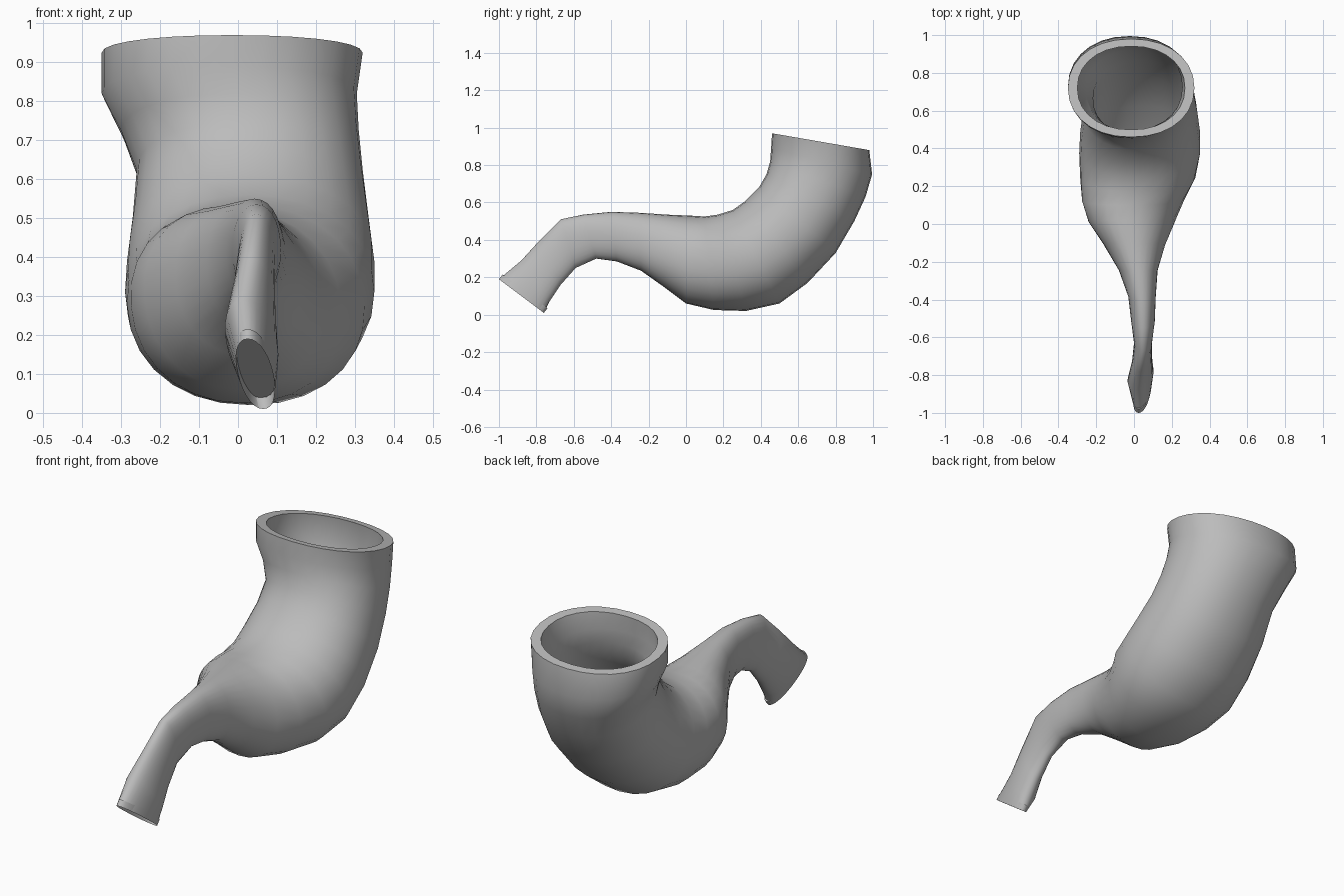
import bpy, bmesh, math
from mathutils import Vector

if "Cube" in bpy.data.objects:
    bpy.data.objects.remove(bpy.data.objects["Cube"])

SEG = 28
clay = bpy.data.materials.new("grey clay")
clay.diffuse_color = (0.5, 0.5, 0.5, 1)
clay.use_nodes = True
clay.node_tree.nodes["Principled BSDF"].inputs["Base Color"].default_value = clay.diffuse_color

# Sections from mouthpiece to rim: upper y, z, lower y, z, left x, right x, sideways lean
SECTIONS = [
    (-1.00, .19, -.76, .01, .00, .09, -.02),
    (-.88, .29, -.73, .07, -.03, .10, -.02),
    (-.78, .40, -.67, .16, -.01, .095, -.01),
    (-.67, .51, -.59, .25, .00, .095, 0),
    (-.55, .535, -.48, .30, -.015, .11, 0),
    (-.40, .55, -.37, .285, -.03, .115, 0),
    (-.25, .545, -.24, .235, -.08, .125, 0),
    (-.10, .535, -.12, .15, -.16, .165, -.01),
    (.02, .53, .00, .06, -.24, .215, -.02),
    (.10, .525, .15, .025, -.275, .265, -.02),
    (.17, .535, .32, .02, -.285, .325, -.01),
    (.25, .56, .50, .06, -.29, .35, 0),
    (.32, .61, .65, .17, -.285, .35, 0),
    (.39, .68, .80, .33, -.27, .335, 0),
    (.43, .75, .90, .50, -.26, .32, 0),
    (.45, .82, .96, .63, -.30, .31, 0),
    (.455, .89, .995, .75, -.35, .305, 0),
    (.46, .97, .98, .88, -.35, .32, 0),
]


def ring(bm, section, scale=1.0):
    """Slightly squared oval spanning the upper and lower profile points."""
    uy, uz, ly, lz, x0, x1, lean = section
    mid = Vector(((x0 + x1) / 2, (uy + ly) / 2, (uz + lz) / 2))
    up = Vector((lean, (uy - ly) / 2, (uz - lz) / 2))
    side = Vector(((x1 - x0) / 2, 0, 0))
    verts = []
    for i in range(SEG):
        a = 2 * math.pi * i / SEG
        c, s = (math.copysign(abs(f(a)) ** 0.93, f(a)) for f in (math.cos, math.sin))
        verts.append(bm.verts.new(mid + (up * c + side * s) * scale))
    return verts


bm = bmesh.new()
# Outer skin, then over the rim and down the hollow bowl
rings = [ring(bm, s) for s in SECTIONS]
rings += [ring(bm, s, 0.85) for s in reversed(SECTIONS[11:])]
rings.append(ring(bm, SECTIONS[10], 0.6))
for a, b in zip(rings, rings[1:]):
    for i in range(SEG):
        j = (i + 1) % SEG
        bm.faces.new((a[i], a[j], b[j], b[i]))

# Bowl floor and slightly dished mouthpiece end
bm.faces.new(rings[-1])
end = bm.faces.new(rings[0])
bmesh.ops.inset_region(bm, faces=[end], thickness=0.012, depth=0)
for v in end.verts:
    v.co += Vector((0, 0.02, 0.025))
bmesh.ops.recalc_face_normals(bm, faces=bm.faces)

mesh = bpy.data.meshes.new("pipe_body")
bm.to_mesh(mesh)
bm.free()
mesh.materials.append(clay)
body = bpy.data.objects.new("pipe_body", mesh)
bpy.context.collection.objects.link(body)
bpy.context.view_layer.objects.active = body
body.select_set(True)
bpy.ops.object.shade_smooth_by_angle(angle=math.radians(35))
